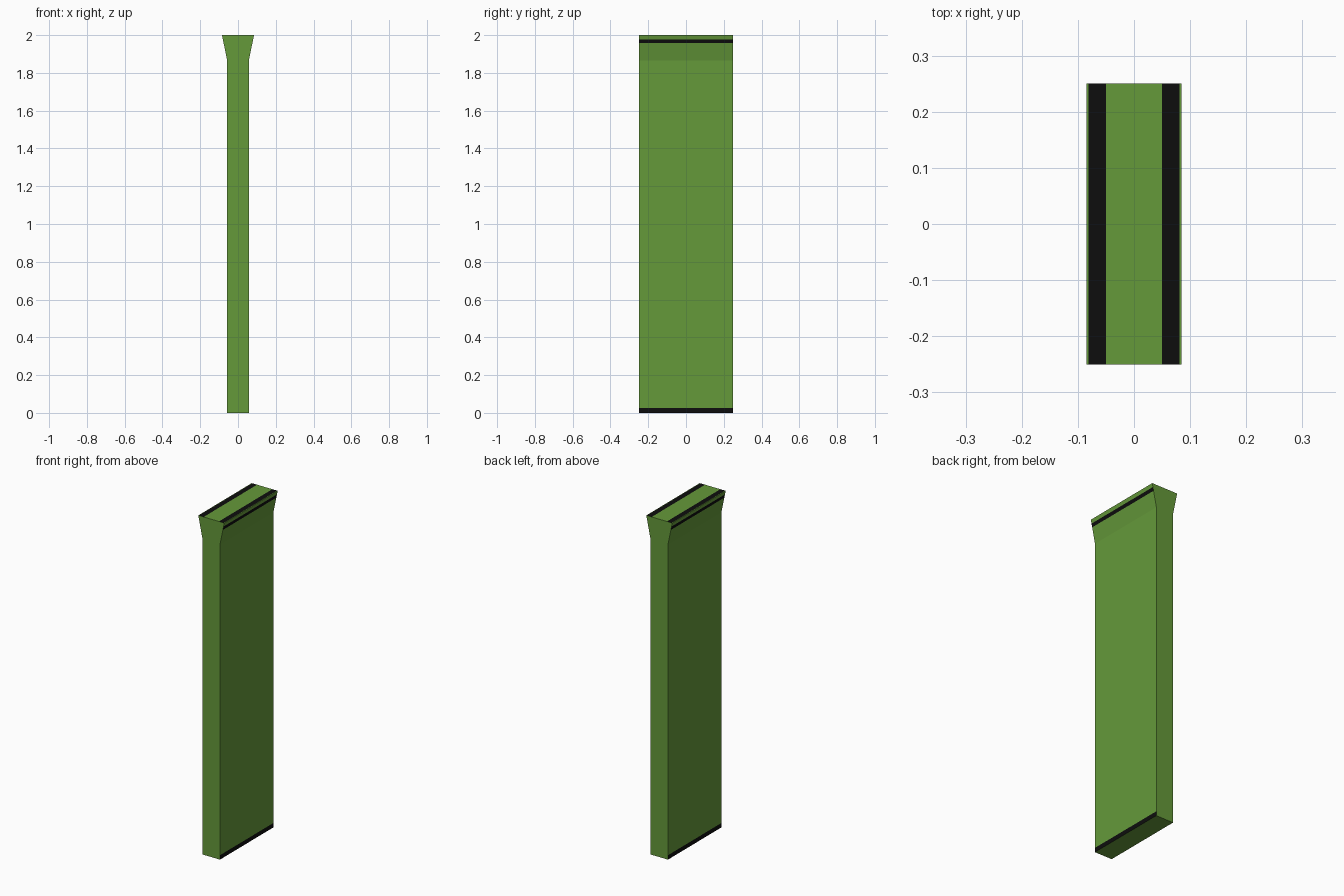
import bpy
import bmesh

cube = bpy.data.objects.get("Cube")
if cube:
    bpy.data.objects.remove(cube, do_unlink=True)


def make_material(name, color):
    mat = bpy.data.materials.new(name)
    mat.use_nodes = True
    mat.diffuse_color = color
    mat.node_tree.nodes["Principled BSDF"].inputs["Base Color"].default_value = color
    return mat


green = make_material("leaf_green", (0.13, 0.32, 0.042, 1))
black = make_material("trim_black", (0.004, 0.004, 0.004, 1))

HALF_DEPTH = 0.25
STEM, RIM = 0.057, 0.085      # half widths of the stem and the flared head
FLARE, TOP = 1.865, 2.0       # heights where the flare starts and ends


def flare_x(z):
    return STEM + (RIM - STEM) * (z - FLARE) / (TOP - FLARE)


# Half profile from the foot to the top; True marks a black band up to the next point
half = [
    (STEM, 0.0, True),
    (STEM, 0.026, False),
    (STEM, FLARE, False),
    (flare_x(1.957), 1.957, True),
    (flare_x(1.978), 1.978, False),
    (RIM, TOP, False),
    (0.081, TOP, True),
    (0.05, TOP, False),
]

# Mirror the half profile into a closed outline
outline = [(x, z) for x, z, _ in half] + [(-x, z) for x, z, _ in reversed(half)]
bands = [band for _, _, band in half]
bands = bands + bands[-2::-1] + [False]

# Panel body: front and back caps joined by a strip around the outline
bm = bmesh.new()
front = [bm.verts.new((x, -HALF_DEPTH, z)) for x, z in outline]
back = [bm.verts.new((x, HALF_DEPTH, z)) for x, z in outline]
bm.faces.new(front)
bm.faces.new(list(reversed(back)))
count = len(outline)
for i in range(count):
    j = (i + 1) % count
    face = bm.faces.new((front[i], back[i], back[j], front[j]))
    face.material_index = int(bands[i])
bmesh.ops.recalc_face_normals(bm, faces=bm.faces[:])

mesh = bpy.data.meshes.new("flared_panel")
bm.to_mesh(mesh)
bm.free()
mesh.materials.append(green)
mesh.materials.append(black)
panel = bpy.data.objects.new("flared_panel", mesh)
bpy.context.collection.objects.link(panel)
